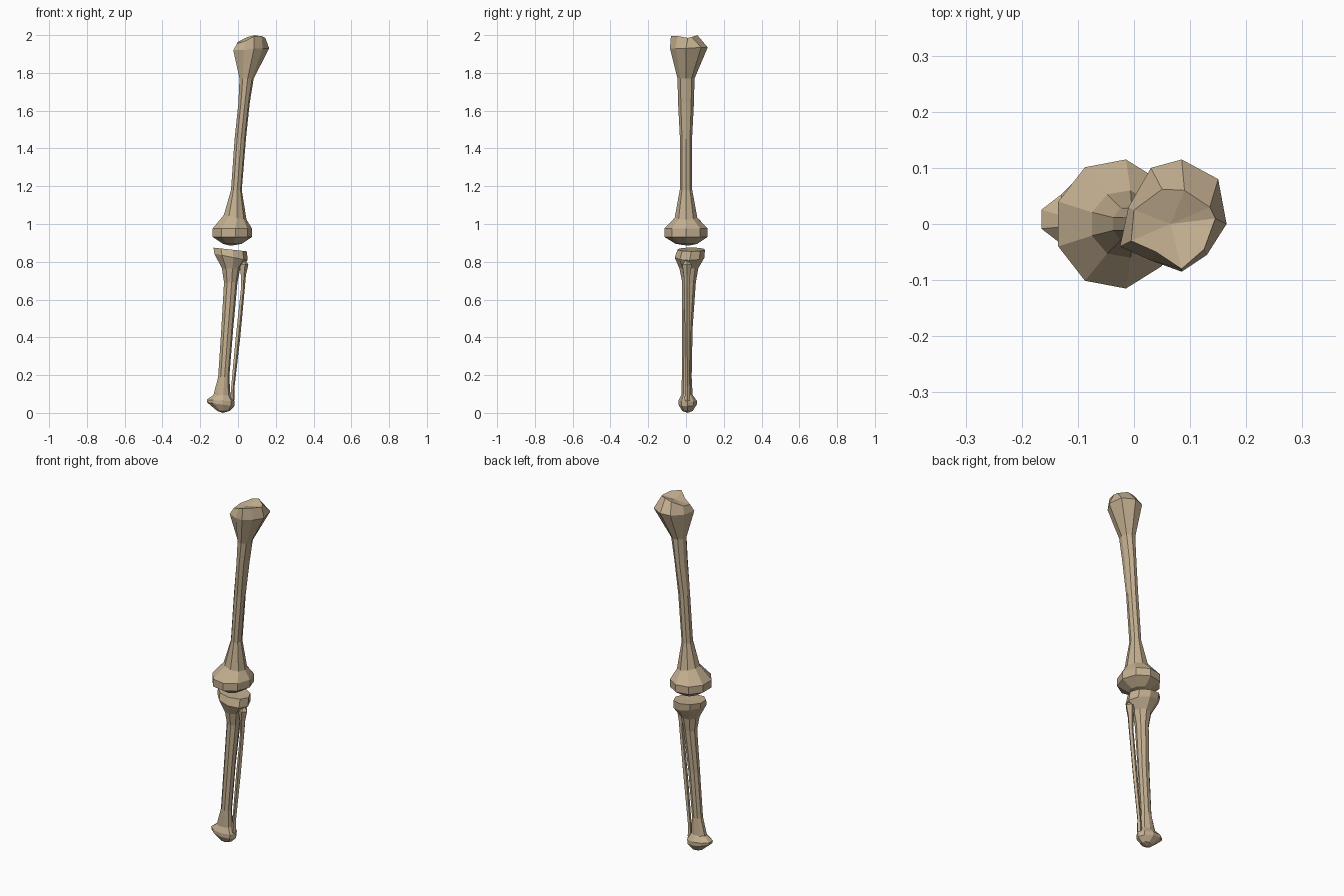
import bpy, bmesh
from math import cos, sin, pi

bone = bpy.data.materials.new("bone")
bone.diffuse_color = (0.55, 0.43, 0.28, 1)


def ring(x0, x1, y0, y1, z, tilt=0.0, n=9):
    """n-sided section fitted to its extents; tilt raises the left side."""
    p = [(cos(2 * pi * k / n), sin(2 * pi * k / n)) for k in range(n)]
    ax, bx = min(a for a, b in p), max(a for a, b in p)
    ay, by = min(b for a, b in p), max(b for a, b in p)
    out = []
    for a, b in p:
        u, v = (a - ax) / (bx - ax), (b - ay) / (by - ay)
        out.append((x0 + u * (x1 - x0), y0 + v * (y1 - y0), z + tilt * (0.5 - u)))
    return out


def loft(name, rings, bottom, top):
    """Bridge rings from bottom to top and fan each end to a point."""
    bm = bmesh.new()
    rows = [[bm.verts.new(c) for c in r] for r in rings]
    n = len(rows[0])
    lo, hi = bm.verts.new(bottom), bm.verts.new(top)
    for i in range(n):
        j = (i + 1) % n
        for a, b in zip(rows, rows[1:]):
            bm.faces.new((a[i], a[j], b[j], b[i]))
        bm.faces.new((rows[0][j], rows[0][i], lo))
        bm.faces.new((rows[-1][i], rows[-1][j], hi))
    bmesh.ops.recalc_face_normals(bm, faces=bm.faces)
    me = bpy.data.meshes.new(name)
    bm.to_mesh(me)
    bm.free()
    me.materials.append(bone)
    ob = bpy.data.objects.new(name, me)
    bpy.context.collection.objects.link(ob)


# Thigh bone: knuckle end, slim shaft, irregular head
head_rim = [(.165, 0, 1.93), (.15, .08, 1.935), (.085, .115, 1.935),
            (.03, .1, 1.93), (-.01, .03, 1.92), (-.025, -.04, 1.92),
            (.03, -.065, 1.92), (.085, -.085, 1.93), (.13, -.055, 1.93)]
head_top = [(.145, .01, 1.985), (.135, .03, 1.99), (.09, .06, 2.0),
            (.05, .062, 1.99), (0, .025, 1.965), (-.005, -.03, 1.955),
            (.04, -.05, 1.97), (.085, -.08, 1.995), (.125, -.045, 1.995)]
loft("thigh_bone", [
    ring(-.08, .02, -.055, .06, .895),
    ring(-.135, .075, -.115, .115, .932),
    ring(-.135, .075, -.115, .115, .975),
    ring(-.075, .045, -.06, .06, 1.035, .025),
    ring(-.037, .02, -.033, .033, 1.18),
    ring(-.018, .042, -.032, .032, 1.45),
    ring(.002, .062, -.042, .042, 1.64),
    ring(.008, .083, -.045, .045, 1.77),
    head_rim, head_top], (-.04, .01, .885), (.065, 0, 1.975))

# Shin bone: ankle end, shaft, sloped plateau
loft("shin_bone", [
    ring(-.11, -.045, -.02, .035, .01),
    ring(-.163, -.02, -.04, .057, .045, .02),
    ring(-.165, -.018, -.04, .057, .065, .01),
    ring(-.13, -.04, -.025, .035, .095),
    ring(-.105, -.046, -.022, .03, .19),
    ring(-.088, -.025, -.02, .035, .45),
    ring(-.074, -.003, -.02, .052, .69),
    ring(-.085, .012, -.035, .065, .765),
    ring(-.125, .05, -.06, .098, .825, .035),
    ring(-.13, .048, -.045, .1, .865, .02)], (-.08, .01, 0), (-.04, .03, .862))

# Thin outer bone beside the shin
loft("calf_bone", [
    ring(-.04, -.018, -.008, .022, .07, n=5),
    ring(-.036, -.018, -.003, .018, .14, n=5),
    ring(-.012, .012, -.006, .018, .4, n=5),
    ring(.016, .036, -.008, .018, .66, n=5),
    ring(.015, .042, -.012, .022, .73, n=5),
    ring(.008, .055, -.02, .03, .785, n=5)], (-.028, .007, .045), (.035, .005, .815))
